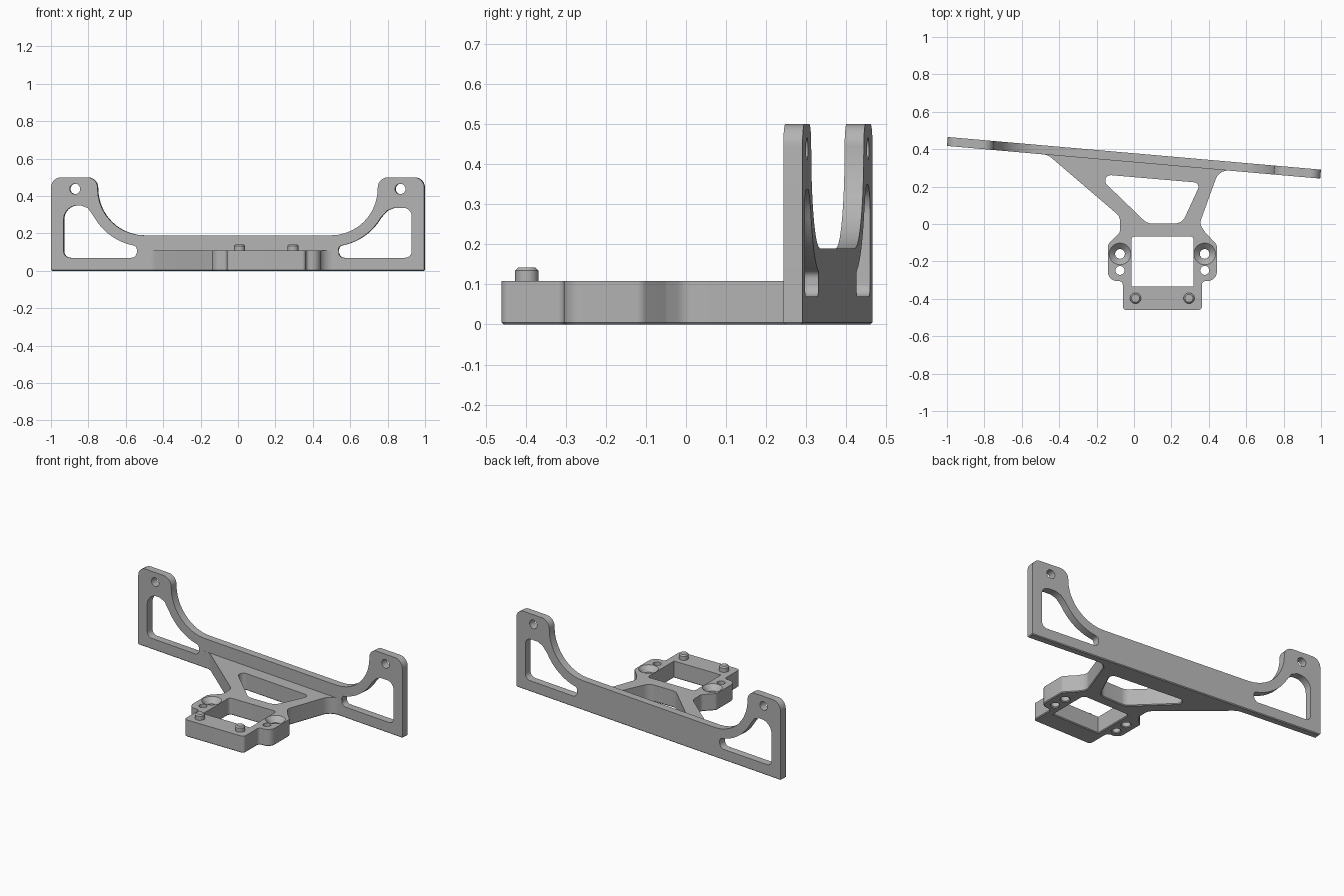
import bpy
import bmesh
from math import radians, sin, cos, tan, pi, ceil
from mathutils import Vector, Matrix

cube = bpy.data.objects.get("Cube")
if cube:
    bpy.data.objects.remove(cube, do_unlink=True)

gray = bpy.data.materials.new("plain gray")
gray.use_nodes = True
gray.diffuse_color = (0.45, 0.45, 0.45, 1)
gray.node_tree.nodes["Principled BSDF"].inputs["Base Color"].default_value = (0.45, 0.45, 0.45, 1)

BODY_H = 0.108
TILT = radians(-5)


def rounded(points):
    """Outline from (x, y, radius) corners, each rounded by its radius."""
    out = []
    for i, (x, y, r) in enumerate(points):
        p = Vector((x, y))
        if r == 0:
            out.append(p)
            continue
        a = (Vector(points[i - 1][:2]) - p).normalized()
        b = (Vector(points[(i + 1) % len(points)][:2]) - p).normalized()
        half = a.angle(b) / 2
        centre = p + (a + b).normalized() * r / sin(half)
        start = p + a * r / tan(half) - centre
        sweep = (pi - 2 * half) * (1 if a.cross(b) < 0 else -1)
        n = max(3, ceil(abs(sweep) / radians(9)))
        for k in range(n + 1):
            out.append(centre + Matrix.Rotation(sweep * k / n, 2) @ start)
    return out


def circle(x, y, r, n=28):
    return [Vector((x + r * cos(2 * pi * k / n), y + r * sin(2 * pi * k / n))) for k in range(n)]


def finish(obj):
    bpy.ops.object.select_all(action='DESELECT')
    obj.select_set(True)
    bpy.context.view_layer.objects.active = obj
    bpy.ops.object.shade_smooth_by_angle(angle=radians(30))


def slab(name, outlines, depth, matrix, chamfer=0.005):
    """Extrude an outline with holes, place it, and chamfer its underside."""
    curve = bpy.data.curves.new(name, 'CURVE')
    curve.dimensions = '2D'
    curve.fill_mode = 'BOTH'
    curve.extrude = depth / 2
    for pts in outlines:
        s = curve.splines.new('POLY')
        s.points.add(len(pts) - 1)
        for sp, p in zip(s.points, pts):
            sp.co = (p.x, p.y, 0, 1)
        s.use_cyclic_u = True
    temp = bpy.data.objects.new(name + "_profile", curve)
    bpy.context.collection.objects.link(temp)
    dg = bpy.context.evaluated_depsgraph_get()
    mesh = bpy.data.meshes.new_from_object(temp.evaluated_get(dg))
    bpy.data.objects.remove(temp, do_unlink=True)
    bm = bmesh.new()
    bm.from_mesh(mesh)
    bmesh.ops.remove_doubles(bm, verts=bm.verts, dist=0.0002)
    bm.transform(matrix)
    bmesh.ops.recalc_face_normals(bm, faces=bm.faces)
    low = [e for e in bm.edges if len(e.link_faces) == 2
           and all(v.co.z < 0.001 for v in e.verts) and e.calc_face_angle() > 1]
    bmesh.ops.bevel(bm, geom=low, offset=chamfer, segments=1, affect='EDGES', clamp_overlap=False)
    bm.to_mesh(mesh)
    bm.free()
    mesh.materials.clear()
    mesh.materials.append(gray)
    obj = bpy.data.objects.new(name, mesh)
    bpy.context.collection.objects.link(obj)
    return obj


def mirrored(half):
    return half + [(-x, y, r) for x, y, r in reversed(half)]


# Crossbar plate with two raised ears
bar = mirrored([(-1.0015, 0, 0), (-1.0015, 0.5, 0.055), (-0.752, 0.5, 0.055), (-0.752, 0.19, 0.25)])


def window(side, top, corner):
    arc = [(-0.5 + 0.31 * cos(radians(a)), 0.44 + 0.31 * sin(radians(a)), 0) for a in range(210, 256, 5)]
    pts = [(-0.934, 0.07, 0.035), (-0.934, top, corner), (-0.84, top, 0), (-0.803, top - 0.015, 0)]
    pts += arc + [(-0.541, 0.132, 0.022), (-0.541, 0.07, 0.03)]
    return rounded([(-side * x, y, r) for x, y, r in pts])


place = Matrix.Translation((0, 0.354, 0)) @ Matrix.Rotation(TILT, 4, 'Z') @ Matrix.Rotation(pi / 2, 4, 'X')
plate = slab("crossbar_plate",
             [rounded(bar), window(-1, 0.35, 0.075), window(1, 0.337, 0.045),
              circle(-0.873, 0.438, 0.028), circle(0.873, 0.438, 0.028)], 0.048, place)
finish(plate)

# Mounting bracket: frame, side lobes and splayed arms
outline = rounded([
    (-0.06, -0.46, 0.02), (-0.06, -0.305, 0.02), (-0.14, -0.305, 0.05), (-0.14, -0.11, 0.03),
    (-0.075, -0.045, 0.03), (-0.075, 0.04, 0.05), (-0.46, 0.37, 0.08), (-0.53, 0.376, 0),
    (-0.53, 0.39, 0), (0.54, 0.296, 0), (0.54, 0.283, 0), (0.455, 0.29, 0.07),
    (0.35, 0.0, 0.05), (0.385, -0.05, 0.03), (0.443, -0.11, 0.03), (0.443, -0.305, 0.05),
    (0.363, -0.305, 0.02), (0.363, -0.46, 0.02)])
arm_opening = rounded([(-0.205, 0.268, 0.03), (0.357, 0.22, 0.025), (0.257, 0.003, 0.06), (0.07, 0.003, 0.06)])
square_opening = rounded([(-0.014, -0.334, 0), (-0.014, -0.066, 0.02), (0.319, -0.066, 0.02), (0.319, -0.334, 0)])
SCREW_X = (-0.075, 0.378)
holes = [circle(x, y, r) for x in SCREW_X for y, r in ((-0.16, 0.026), (-0.248, 0.024))]
bracket = slab("mounting_bracket", [outline, arm_opening, square_opening] + holes,
               BODY_H, Matrix.Translation((0, 0, BODY_H / 2)))

# Countersinks in the lobes
for x in SCREW_X:
    bpy.ops.mesh.primitive_cone_add(vertices=28, radius1=0.0262, radius2=0.067, depth=0.041,
                                    location=(x, -0.16, BODY_H - 0.0115))
    cutter = bpy.context.object
    cutter.name = "countersink_cutter"
    cutter.hide_render = True
    cutter.data.materials.append(gray)
    mod = bracket.modifiers.new("countersink", 'BOOLEAN')
    mod.operation = 'DIFFERENCE'
    mod.solver = 'EXACT'
    mod.object = cutter
    bpy.context.view_layer.objects.active = bracket
    bpy.ops.object.modifier_apply(modifier=mod.name)
    bpy.data.objects.remove(cutter, do_unlink=True)
finish(bracket)

# Locating pins with chamfered tops
for name, x in (("right_pin", 0.008), ("left_pin", 0.294)):
    bpy.ops.mesh.primitive_cylinder_add(vertices=28, radius=0.029, depth=0.06, location=(x, -0.397, 0.112))
    pin = bpy.context.object
    pin.name = name
    pin.data.materials.append(gray)
    bm = bmesh.new()
    bm.from_mesh(pin.data)
    rim = [e for e in bm.edges if all(v.co.z > 0 for v in e.verts)]
    bmesh.ops.bevel(bm, geom=rim, offset=0.008, segments=1, affect='EDGES')
    bm.to_mesh(pin.data)
    bm.free()
    finish(pin)
